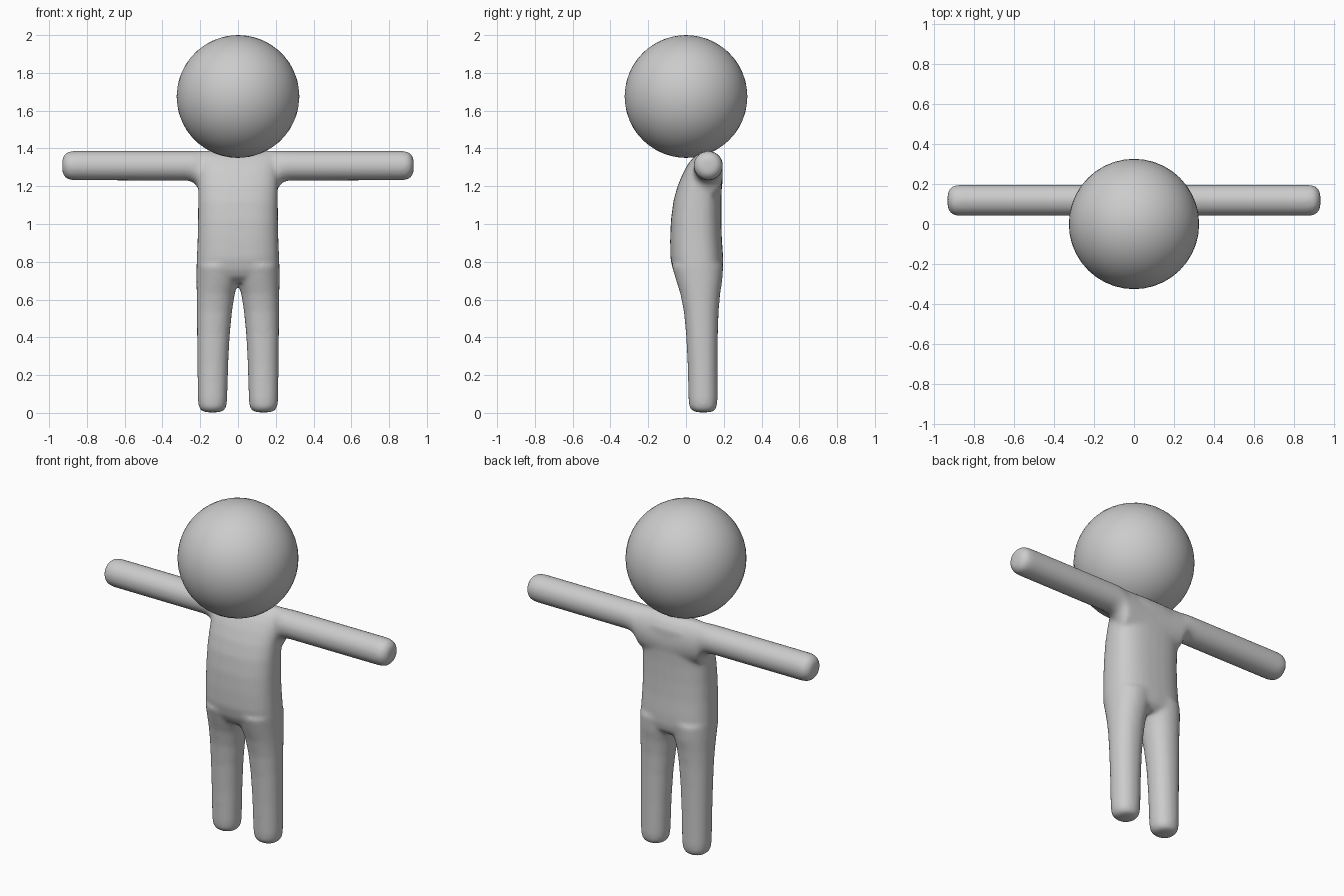
import bpy, bmesh, math
from mathutils import Vector

grey = bpy.data.materials.new("plain grey")
grey.diffuse_color = (0.6, 0.6, 0.6, 1)


def loft(bm, rings, axis, power=2.0, flip=1, n=32):
    """Skin closed sections (pos, a0, a1, b0, b1); axis is 'z' (a=x, b=y) or 'x' (a=y, b=z)."""
    loops = []
    for pos, a0, a1, b0, b1 in rings:
        loop = []
        for i in range(n):
            t = 2 * math.pi * i / n
            c, s = math.cos(t), math.sin(t)
            a = (a0 + a1) / 2 + (a1 - a0) / 2 * math.copysign(abs(c) ** (2 / power), c)
            b = (b0 + b1) / 2 + (b1 - b0) / 2 * math.copysign(abs(s) ** (2 / power), s)
            co = (flip * a, b, pos) if axis == 'z' else (flip * pos, a, b)
            loop.append(bm.verts.new(Vector(co)))
        loops.append(loop)
    for lo, hi in zip(loops, loops[1:]):
        for i in range(n):
            j = (i + 1) % n
            bm.faces.new((lo[i], lo[j], hi[j], hi[i]))
    bm.faces.new(loops[0])
    bm.faces.new(loops[-1])


# torso: z, x range, y range
torso = [
    (0.69, -0.17, 0.17, -0.01, 0.16),
    (0.72, -0.205, 0.205, -0.05, 0.188),
    (0.76, -0.22, 0.22, -0.07, 0.197),
    (0.82, -0.218, 0.218, -0.083, 0.197),
    (0.92, -0.214, 0.214, -0.084, 0.19),
    (1.02, -0.212, 0.212, -0.08, 0.187),
    (1.12, -0.211, 0.211, -0.067, 0.187),
    (1.20, -0.211, 0.211, -0.045, 0.19),
    (1.27, -0.212, 0.212, -0.016, 0.193),
    (1.32, -0.212, 0.212, 0.012, 0.193),
    (1.36, -0.212, 0.212, 0.046, 0.172),
    (1.386, -0.205, 0.205, 0.09, 0.14),
]
# leg: z, x range, y range
leg = [
    (0.003, 0.095, 0.175, 0.055, 0.13),
    (0.012, 0.075, 0.195, 0.032, 0.152),
    (0.03, 0.062, 0.208, 0.018, 0.163),
    (0.07, 0.057, 0.213, 0.013, 0.167),
    (0.25, 0.052, 0.215, 0.009, 0.167),
    (0.42, 0.043, 0.217, 0.0, 0.169),
    (0.54, 0.031, 0.218, -0.012, 0.173),
    (0.63, 0.017, 0.219, -0.03, 0.181),
    (0.70, -0.004, 0.220, -0.052, 0.192),
    (0.78, -0.02, 0.220, -0.076, 0.198),
]
# arm: x, y range, z range, flared at the armpit
arm = [
    (0.0, 0.04, 0.195, 1.10, 1.387),
    (0.195, 0.04, 0.195, 1.15, 1.387),
    (0.215, 0.04, 0.195, 1.195, 1.387),
    (0.235, 0.04, 0.195, 1.22, 1.387),
    (0.27, 0.04, 0.196, 1.230, 1.387),
    (0.87, 0.04, 0.196, 1.231, 1.387),
    (0.90, 0.044, 0.192, 1.235, 1.383),
    (0.92, 0.06, 0.176, 1.251, 1.367),
    (0.93, 0.082, 0.154, 1.273, 1.345),
]

# body: limbs and torso fused into one smooth skin
bm = bmesh.new()
loft(bm, torso, 'z', 2.6)
for side in (1, -1):
    loft(bm, leg, 'z', 2.15, side)
    loft(bm, arm, 'x', 2.0, side)
bmesh.ops.recalc_face_normals(bm, faces=bm.faces)
mesh = bpy.data.meshes.new("body")
bm.to_mesh(mesh)
bm.free()
mesh.materials.append(grey)
body = bpy.data.objects.new("body", mesh)
bpy.context.collection.objects.link(body)
fuse = body.modifiers.new("fuse", 'REMESH')
fuse.mode = 'VOXEL'
fuse.voxel_size = 0.011
fuse.use_smooth_shade = True
soften = body.modifiers.new("soften", 'SMOOTH')
soften.factor = 0.5
soften.iterations = 10

# head
bpy.ops.mesh.primitive_ico_sphere_add(subdivisions=4, radius=0.325, location=(0, 0, 1.675))
head = bpy.context.object
head.name = "head"
head.data.materials.append(grey)
bpy.ops.object.shade_smooth()
